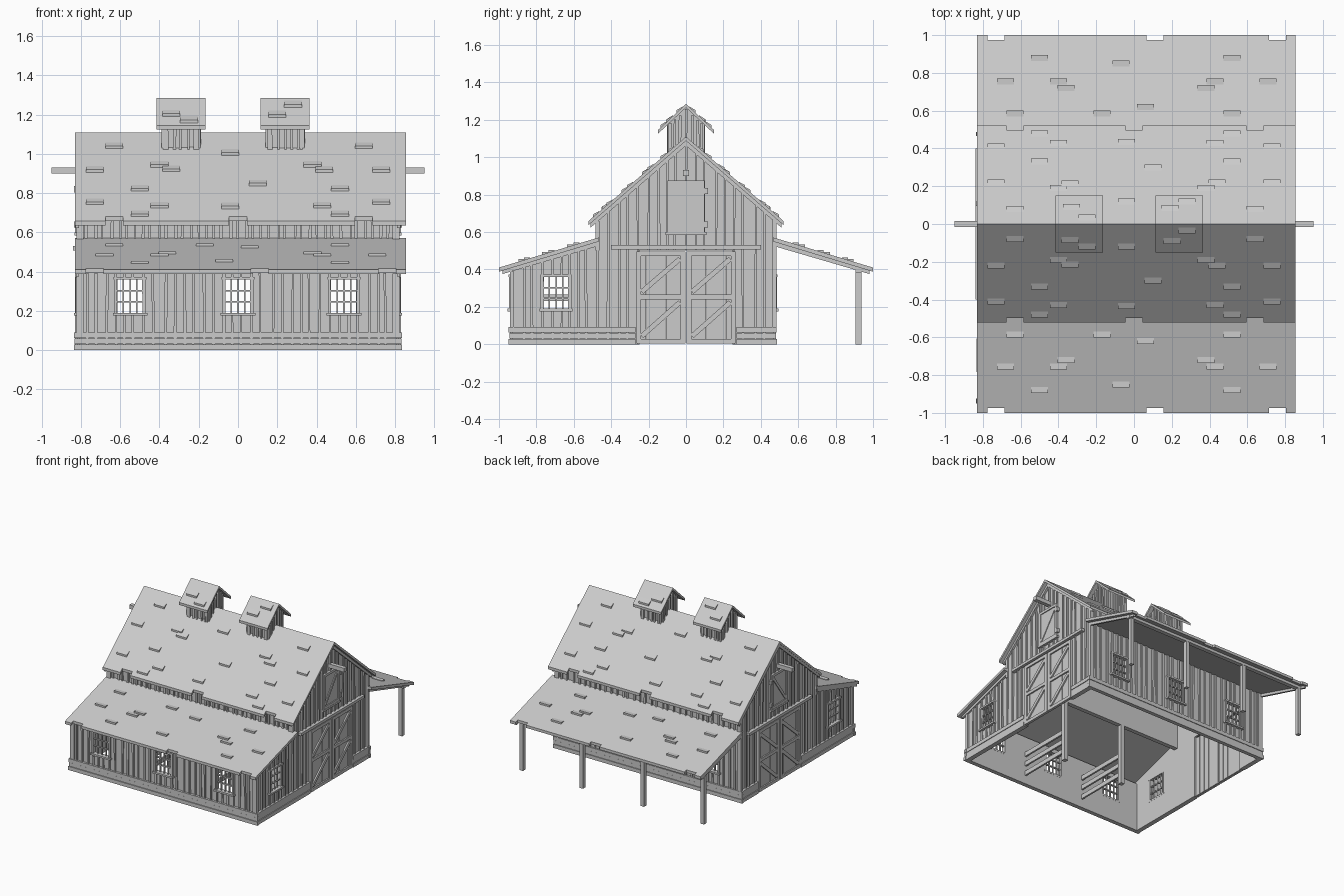
import bpy, bmesh, random
from mathutils import Vector

if "Cube" in bpy.data.objects:
    bpy.data.objects.remove(bpy.data.objects["Cube"])

random.seed(4)
X0, X1 = -0.83, 0.855            # roof ends


class Part:
    """Collects prisms in one mesh. A frame maps (u, z, depth) to world space."""
    def __init__(self, name, frame=None):
        self.name, self.bm = name, bmesh.new()
        self.frame = frame or (lambda u, z, d: (d, u, z))

    def prism(self, pts, d0, d1):
        a = [self.bm.verts.new(self.frame(u, z, d0)) for u, z in pts]
        b = [self.bm.verts.new(self.frame(u, z, d1)) for u, z in pts]
        n = len(pts)
        self.bm.faces.new(a)
        self.bm.faces.new(b[::-1])
        for i in range(n):
            self.bm.faces.new((a[i], b[i], b[(i + 1) % n], a[(i + 1) % n]))

    def rect(self, u0, u1, z0, z1, d0, d1):
        self.prism([(u0, z0), (u1, z0), (u1, z1), (u0, z1)], d0, d1)

    def bar(self, a, b, w, d0, d1):
        a, b = Vector(a), Vector(b)
        t = (b - a).normalized() * w / 2
        n = Vector((-t.y, t.x))
        self.prism([a + n, a - n, b - n, b + n], d0, d1)

    def done(self):
        bmesh.ops.recalc_face_normals(self.bm, faces=self.bm.faces)
        me = bpy.data.meshes.new(self.name)
        self.bm.to_mesh(me)
        self.bm.free()
        bpy.context.collection.objects.link(bpy.data.objects.new(self.name, me))


def along_x(y, s):               # wall facing s*y
    return lambda u, z, d: (u, y + s * d, z)


def along_y(x, s, cy=0):         # wall facing s*x
    return lambda u, z, d: (x + s * d, u + cy, z)


def main_z(d):
    return 1.11 - 0.865 * abs(d)


def lean_z(d):
    return 0.57 - 0.302 * (abs(d) - 0.47)


def board_wall(name, frame, u0, u1, zb, top, holes=(), kinks=(), step=0.05):
    """Plank wall with real openings and a thin batten over each seam."""
    p = Part(name, frame)
    fixed = sorted({u0, u1, *kinks, *[h[0] for h in holes], *[h[1] for h in holes]})
    seams = []
    for a, b in zip(fixed, fixed[1:]):
        n = max(1, round((b - a) / step))
        seams += [a] + [a + (b - a) * (i + random.uniform(-.2, .2)) / n for i in range(1, n)]
    seams.append(u1)

    def spans(u):
        for h in holes:
            if h[0] < u < h[1]:
                return [(zb, h[2]), (h[3], None)]
        return [(zb, None)]
    for a, b in zip(seams, seams[1:]):
        d = random.uniform(-.003, .003)
        for lo, hi in spans((a + b) / 2):
            if hi is None:
                p.prism([(a, lo), (b, lo), (b, top(b - 1e-4)), (a, top(a + 1e-4))], -.015, d)
            elif hi - lo > .005:
                p.rect(a, b, lo, hi, -.015, d)
    for u in seams[1:-1]:
        w, t = random.uniform(.005, .008), random.uniform(-.004, .004)
        for lo, hi in spans(u):
            if hi is None:
                hi = min(top(u - w), top(u + w)) - .002
            if hi - lo > .01:
                p.prism([(u - w, lo), (u + w, lo), (u + w + t, hi), (u - w + t, hi)], -.002, .011)
    p.done()


def window(name, frame, u, z0=.19, z1=.36, w=.07):
    p = Part(name, frame)
    for s in (-1, 1):
        p.rect(u + s * w, u + s * (w + .012), z0, z1, -.016, .017)
    p.rect(u - w - .014, u + w + .014, z1, z1 + .014, -.016, .018)
    p.rect(u - w - .018, u + w + .018, z0 - .014, z0, -.016, .025)
    for i in (-1, 0, 1):
        p.rect(u + i * w / 2 - .004, u + i * w / 2 + .004, z0, z1, -.008, .004)
    for i in (1, 2):
        z = z0 + (z1 - z0) * i / 3
        p.rect(u - w, u + w, z - .004, z + .004, -.009, .005)
    p.done()


def roof(name, s, ya, yb, surf, x0, x1, shingles, notches=(), t=.022):
    """Sloping slab with missing shingles at the eave and raised loose ones."""
    p = Part(name)

    def slab(a, b, xa, xb):
        p.prism([(s * a, surf(a)), (s * b, surf(b)), (s * b, surf(b) - t), (s * a, surf(a) - t)], xa, xb)
    cut = yb - .025 if notches else yb
    slab(ya, cut, x0, x1)
    if notches:
        edges = [x0] + [e for n in notches for e in (n - .045, n + .045)] + [x1]
        for a, b in zip(edges[::2], edges[1::2]):
            slab(cut, yb, a, b)
    for x, y in shingles:
        a, b = y - .016, y + .016
        p.prism([(s * a, surf(a) - .003), (s * b, surf(b) - .003),
                 (s * b, surf(b) + .014), (s * a, surf(a) + .004)], x - .045, x + .045)
    p.done()


WX = (-.55, 0, .54)
win_holes = [(x - .07, x + .07, .19, .36) for x in WX]
front, back = along_x(-.93, -1), along_x(.47, 1)

# long walls
board_wall("front_lean_to_wall", front, -.81, .81, 0, lambda u: .395, win_holes)
board_wall("back_wall", back, -.81, .81, 0, lambda u: .68, win_holes)
board_wall("front_upper_wall", along_x(-.465, -1), -.81, .81, .5, lambda u: .685, step=.04)
for label, f in (("front", front), ("back", back)):
    for x in WX:
        window(label + "_window", f, x)

# end walls with doors, mirrored on both ends
def gable_top(u):
    return (main_z(u) if u > -.475 else lean_z(u)) - .022

for s, label in ((1, "right"), (-1, "left")):
    f = along_y(s * .81, s)
    board_wall(label + "_gable_wall", f, -.93, .47, 0, gable_top,
               [(-.765, -.625, .19, .36), (-.255, .255, 0, .5)], (-.475, 0))
    window(label + "_end_window", f, -.695)

    for k in (-1, 1):            # barn door leaves
        p = Part(label + "_barn_door", f)
        a, b = sorted((k * .004, k * .265))
        for i in range(5):
            q = (b - a) / 5
            p.rect(a + i * q + .001, a + (i + 1) * q - .001, .005, .495, -.002, random.uniform(.009, .012))
        for u in (a, b - .025):
            p.rect(u, u + .025, .003, .497, .005, .021)
        for z in (.003, .24, .472):
            p.rect(a + .025, b - .025, z, z + .025, .005, .021)
        for z0, z1 in ((.028, .24), (.265, .472)):
            p.bar((a + .028, z0 + .015), (b - .028, z1 - .015), .026, .005, .02)
        p.done()
    p = Part(label + "_door_rail", f)
    p.rect(-.4, .4, .508, .53, 0, .03)
    p.done()

    p = Part(label + "_loft_door", f)
    p.rect(-.1, .1, .6, .875, 0, .013)
    for u in (-.1, .08):
        p.rect(u, u + .02, .6, .875, .005, .02)
    for z in (.6, .855):
        p.rect(-.08, .08, z, z + .02, .005, .02)
    p.bar((-.078, .63), (.078, .845), .02, .005, .019)
    for z in (.64, .82):
        p.rect(.095, .118, z - .016, z + .016, .005, .026)
    p.rect(-.11, .11, .585, .6, 0, .022)
    p.done()

    p = Part(label + "_hoist_beam", f)
    p.rect(-.016, .016, .9, .932, -.05, .14)
    p.done()

    p = Part(label + "_rake_trim", f)
    for k in (-1, 1):
        p.prism([(0, main_z(0) - .022), (k * .51, main_z(.51) - .022),
                 (k * .51, main_z(.51) - .045), (0, main_z(0) - .048)], 0, .017)
        p.prism([(k * .48, lean_z(.48) - .022), (k * .98, lean_z(.98) - .022),
                 (k * .98, lean_z(.98) - .04), (k * .48, lean_z(.48) - .045)], 0, .016)
    p.done()

    p = Part(label + "_corner_boards", f)
    for a, top in ((-.942, .39), (-.485, .66), (.462, .67)):
        p.rect(a, a + .022, .09 if a != -.485 else .5, top, -.022, .014)
    p.done()

# plank skirt round the base, broken at the doors
p = Part("base_skirt")
for i, o in enumerate((.004, 0, .003)):
    z0, z1 = i * .031, i * .031 + .029
    for y0, y1 in ((-.945 - o, -.925), (.465, .482 + o)):
        p.rect(y0, y1, z0, z1, -.832 - o, .832 + o)
    for s in (-1, 1):
        for y0, y1 in ((-.925, -.27), (.27, .465)):
            p.rect(y0, y1, z0, z1, s * .8, s * (.828 + o))
p.done()

# roofs
main_sh = [(-.5, .48), (.52, .48), (-.4, .43), (-.04, .435), (.43, .43), (-.5, .33), (.52, .33),
           (.1, .3), (-.73, .22), (-.4, .19), (-.34, .215), (.38, .19), (.44, .22), (.73, .22),
           (-.04, .12), (-.63, .08), (.64, .08), (-.73, .41), (.73, .41)]
lean_sh = [(-.5, .88), (.52, .88), (-.07, .85), (-.68, .755), (-.4, .755), (-.36, .72), (.43, .755),
           (.38, .72), (.71, .755), (-.63, .585), (-.17, .585), (.06, .62), (.52, .585)]
for s, label in ((-1, "front"), (1, "back")):
    roof(label + "_main_roof", s, 0, .522, main_z, X0, X1, main_sh, (-.63, 0, .64))
    roof(label + "_lean_to_roof", s, .465, 1.0, lean_z, X0, X1, lean_sh, (-.73, .11, .76))

# roof cupolas
def cupola_z(d):
    return 1.285 - .93 * abs(d)

for cx in (-.29, .24):
    for s in (-1, 1):
        board_wall("cupola_side", along_x(s * .09, s), cx - .1, cx + .1, .98, lambda u: 1.18, step=.035)
        board_wall("cupola_end", along_y(cx + s * .09, s), -.1, .1, .98,
                   lambda u: cupola_z(u) - .02, kinks=(0,), step=.035)
        pts = [(cx - .04, .09), (cx + .04, .035)] if s * cx < 0 else [(cx - .05, .085), (cx + .04, .12)]
        roof("cupola_roof", s, 0, .15, cupola_z, cx - .125, cx + .125, pts, t=.02)

# porch posts and beams on the back
p = Part("porch_posts")
for x in (-.8, -.27, .27, .8):
    p.rect(.907, .937, 0, .39, x - .015, x + .015)
p.rect(.905, .939, .385, .413, -.82, .83)
p.done()

# inner posts, beam and stall rails under the front lean-to
p = Part("stall_posts")
p.rect(-.485, -.45, .49, .53, -.8, .8)
for x in (-.27, .27):
    p.rect(-.485, -.45, 0, .5, x - .017, x + .017)
    for z in (.07, .15, .23):
        p.rect(-.92, -.47, z, z + .035, x - .007, x + .007)
p.done()
